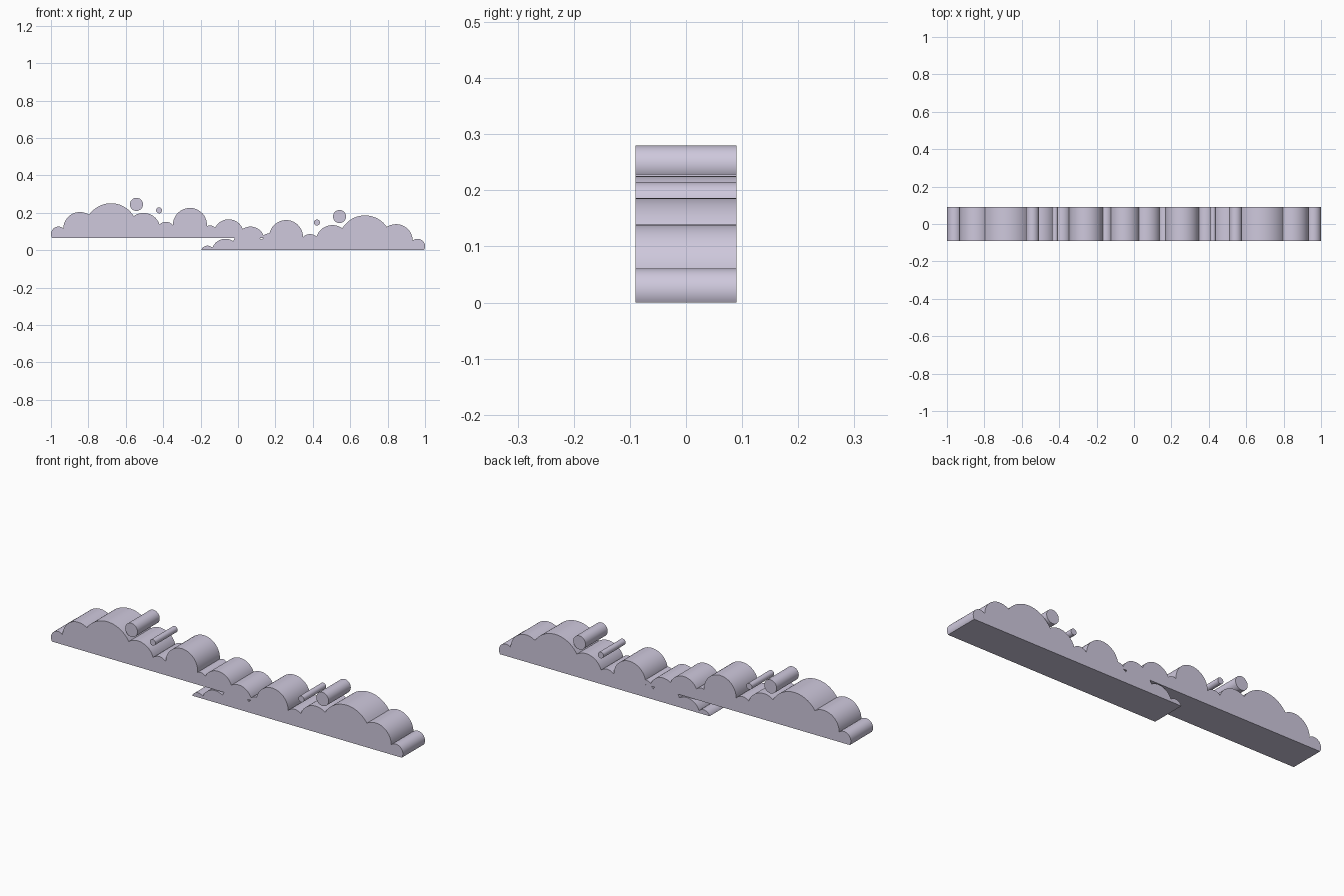
import bpy, bmesh
from math import atan2, cos, sin, pi, sqrt, asin

if "Cube" in bpy.data.objects:
    bpy.data.objects.remove(bpy.data.objects["Cube"])

DEPTH = 0.09
# cloud puffs along the outline: centre x, centre z, radius
PUFFS = [(-0.96, 0.021, 0.04), (-0.845, 0.05, 0.089), (-0.679, 0.045, 0.141),
         (-0.505, 0.044, 0.090), (-0.385, 0.036, 0.050), (-0.257, 0.070, 0.091),
         (-0.150, 0.030, 0.037), (-0.050, 0.019, 0.081), (0.067, -0.014, 0.075),
         (0.163, -0.012, 0.036)]
# loose droplets above the cloud
DROPS = [(-0.543, 0.180, 0.035), (-0.422, 0.148, 0.016)]


def crossing(a, b):
    """Upper crossing point of two circles."""
    dx, dz = b[0] - a[0], b[1] - a[1]
    d = sqrt(dx * dx + dz * dz)
    t = (d * d + a[2] ** 2 - b[2] ** 2) / (2 * d)
    h = sqrt(max(a[2] ** 2 - t * t, 0))
    return a[0] + (dx * t - dz * h) / d, a[1] + (dz * t + dx * h) / d


def angle(c, p):
    a = atan2(p[1] - c[1], p[0] - c[0])
    return a + 2 * pi if a < -pi / 2 else a


def cloud_outline():
    pts = []
    for i, c in enumerate(PUFFS):
        if i == 0:
            start = pi + asin(c[1] / c[2])
        else:
            start = angle(c, crossing(PUFFS[i - 1], c))
        if i == len(PUFFS) - 1:
            end = asin(-c[1] / c[2])
        else:
            end = angle(c, crossing(c, PUFFS[i + 1]))
        n = 20
        for k in range(0 if i == 0 else 1, n + 1):
            a = start + (end - start) * k / n
            pts.append((c[0] + c[2] * cos(a), c[1] + c[2] * sin(a)))
    return pts


def circle(c, n=32):
    return [(c[0] + c[2] * cos(2 * pi * k / n), c[1] + c[2] * sin(2 * pi * k / n))
            for k in range(n)]


def slab(name, outline, side, base):
    """Extrude an x-z outline through the depth; side=-1 mirrors it."""
    bm = bmesh.new()
    face = bm.faces.new([bm.verts.new((x * side, -DEPTH, z + base)) for x, z in outline])
    ext = bmesh.ops.extrude_face_region(bm, geom=[face], use_keep_orig=True)
    verts = [v for v in ext["geom"] if isinstance(v, bmesh.types.BMVert)]
    bmesh.ops.translate(bm, verts=verts, vec=(0, 2 * DEPTH, 0))
    bmesh.ops.recalc_face_normals(bm, faces=bm.faces)
    me = bpy.data.meshes.new(name)
    bm.to_mesh(me)
    bm.free()
    ob = bpy.data.objects.new(name, me)
    bpy.context.collection.objects.link(ob)
    me.materials.append(mat)
    bpy.ops.object.select_all(action='DESELECT')
    ob.select_set(True)
    bpy.context.view_layer.objects.active = ob
    bpy.ops.object.shade_smooth_by_angle(angle=pi / 6)


mat = bpy.data.materials.new("pale_lilac")
mat.diffuse_color = (0.62, 0.58, 0.72, 1)
mat.use_nodes = True
mat.node_tree.nodes["Principled BSDF"].inputs["Base Color"].default_value = mat.diffuse_color

# upper left cloud and its mirrored, lower twin
for label, side, base in (("left", 1, 0.065), ("right", -1, 0.0)):
    slab(label + "_cloud", cloud_outline(), side, base)
    for i, d in enumerate(DROPS):
        slab(f"{label}_droplet_{i + 1}", circle(d), side, base)
